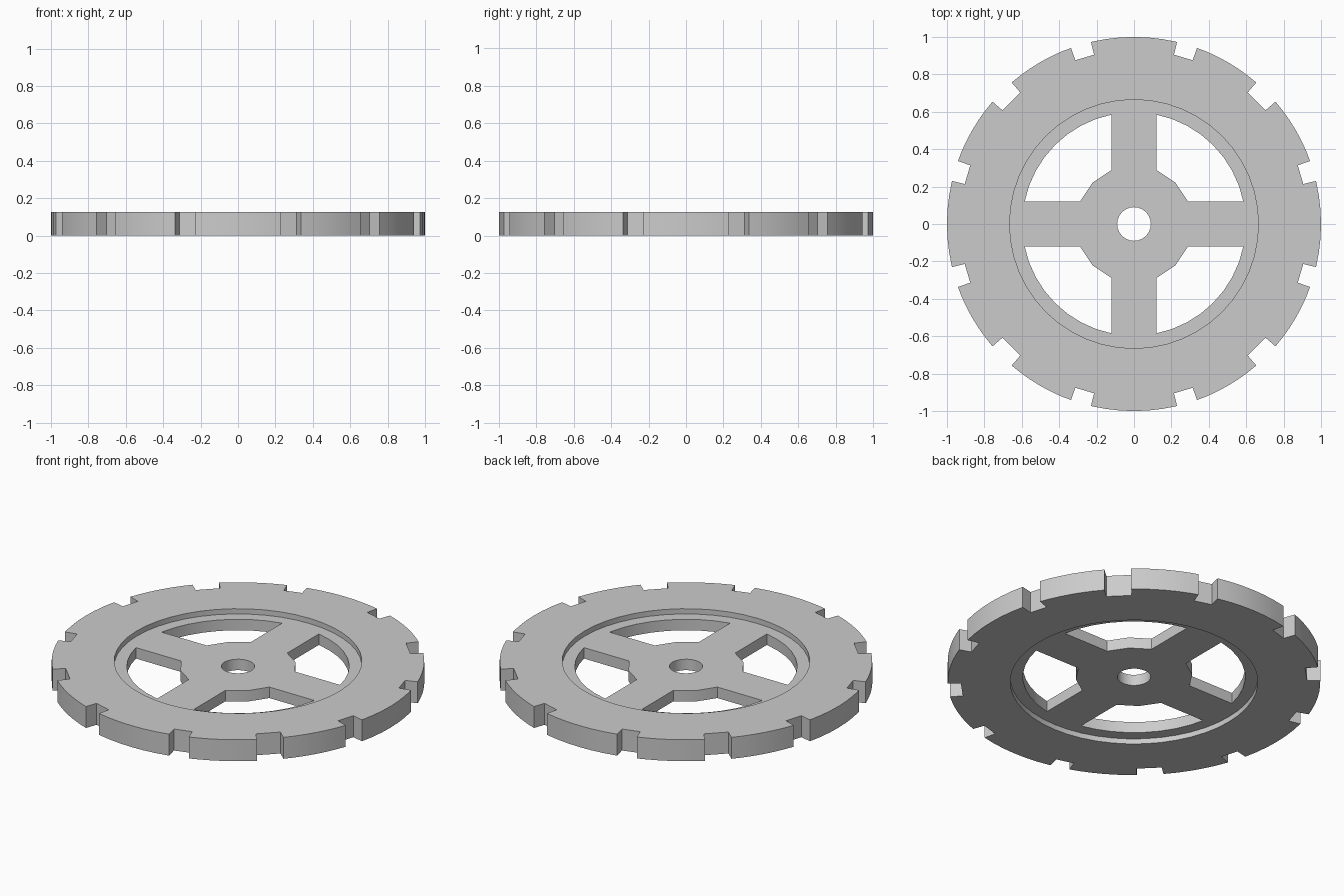
import bpy, bmesh
from math import sin, cos, asin, radians, degrees

if "Cube" in bpy.data.objects:
    bpy.data.objects.remove(bpy.data.objects["Cube"])


def arc(r, a0, a1, n):
    """n + 1 points along an arc, angles in degrees."""
    return [(r * cos(radians(a0 + (a1 - a0) * i / n)),
             r * sin(radians(a0 + (a1 - a0) * i / n))) for i in range(n + 1)]


def circle(r, n):
    return arc(r, 0, 360, n)[:-1]


def plate(name, loops, z0, z1):
    """Flat plate from an outer outline and hole outlines."""
    bm = bmesh.new()
    for pts in loops:
        vs = [bm.verts.new((x, y, z0)) for x, y in pts]
        for i, v in enumerate(vs):
            bm.edges.new((v, vs[(i + 1) % len(vs)]))
    bmesh.ops.triangle_fill(bm, edges=bm.edges[:], use_beauty=True, normal=(0, 0, 1))
    ext = bmesh.ops.extrude_face_region(bm, geom=bm.faces[:], use_keep_orig=True)
    top = [g for g in ext["geom"] if isinstance(g, bmesh.types.BMVert)]
    bmesh.ops.translate(bm, verts=top, vec=(0, 0, z1 - z0))
    bmesh.ops.recalc_face_normals(bm, faces=bm.faces[:])
    me = bpy.data.meshes.new(name)
    bm.to_mesh(me)
    bm.free()
    ob = bpy.data.objects.new(name, me)
    bpy.context.collection.objects.link(ob)
    bpy.context.view_layer.objects.active = ob
    ob.select_set(True)
    bpy.ops.object.shade_smooth_by_angle(angle=radians(30))
    ob.select_set(False)
    return ob


# Notched rim outline: three notches per quarter, the diagonal one wider
notches = sorted((q * 90 + a, h) for q in range(4)
                 for a, h in ((16.5, 3.2), (45, 4.15), (73.5, 3.2)))
outline = []
for i, (a, h) in enumerate(notches):
    b, hb = notches[(i + 1) % 12]
    if b < a:
        b += 360
    outline += arc(0.93, a - h, a + h, 1)
    outline += arc(1.0, a + h, b - hb, 6)
plate("notched_rim", [outline, circle(0.665, 48)], 0, 0.127)

# Recessed wheel plate: four openings leave spokes and hub, plus the axle hole
R_OPEN, R_HUB, HALF = 0.597, 0.313, 0.12
ao, ah = degrees(asin(HALF / R_OPEN)), degrees(asin(HALF / R_HUB))
loops = [circle(0.667, 48), circle(0.09, 24)]
for q in range(0, 360, 90):
    loops.append(arc(R_OPEN, q + ao, q + 90 - ao, 8)
                 + arc(R_HUB, q + 90 - ah, q + ah, 2))
plate("spoked_hub", loops, 0.031, 0.096)
